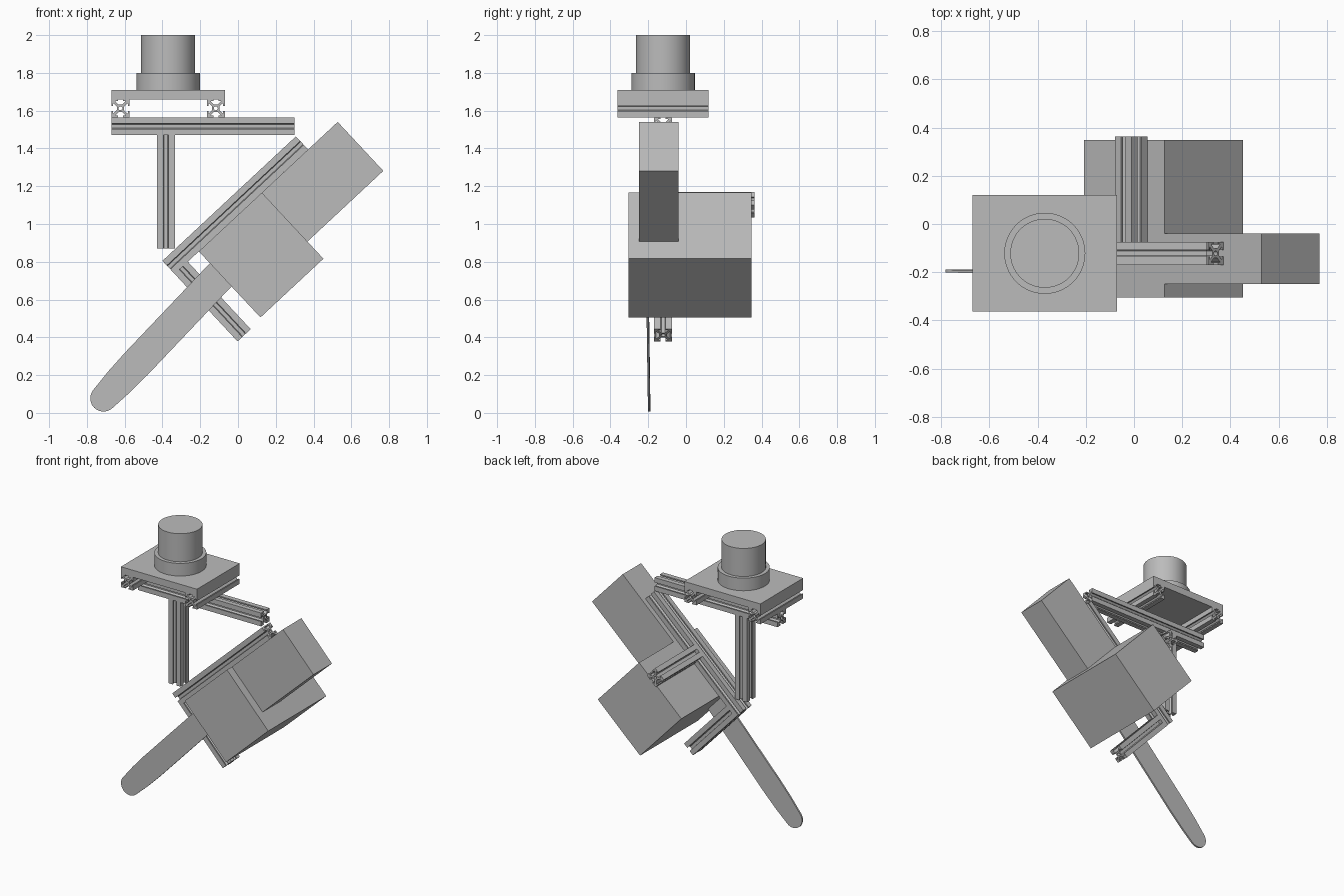
import bpy, bmesh
from math import radians, cos, sin, pi
from mathutils import Matrix, Vector

cube = bpy.data.objects.get("Cube")
if cube:
    bpy.data.objects.remove(cube, do_unlink=True)

grey = bpy.data.materials.new("plain grey")
grey.use_nodes = True
COLOUR = (0.5, 0.5, 0.5, 1)
grey.diffuse_color = COLOUR
grey.node_tree.nodes["Principled BSDF"].inputs["Base Color"].default_value = COLOUR

BEAM = 0.095     # width of the slotted beams
HALF = BEAM / 2
MID = -0.1215    # depth of the main frame
WORLD = Matrix.Identity(4)
# Frame of the tilted tool: origin at its upper lower-end corner, x along the beam
TILTED = Matrix.Translation((-0.40, 0, 0.805)) @ Matrix.Rotation(radians(-43), 4, 'Y')


def finish(name, bm, matrix):
    bmesh.ops.recalc_face_normals(bm, faces=bm.faces)
    mesh = bpy.data.meshes.new(name)
    bm.to_mesh(mesh)
    bm.free()
    mesh.materials.append(grey)
    obj = bpy.data.objects.new(name, mesh)
    bpy.context.collection.objects.link(obj)
    obj.matrix_world = matrix
    return obj


def box(name, low, high, frame=WORLD):
    low, high = Vector(low), Vector(high)
    bm = bmesh.new()
    bmesh.ops.create_cube(bm, size=1)
    bmesh.ops.scale(bm, vec=high - low, verts=bm.verts)
    return finish(name, bm, frame @ Matrix.Translation((low + high) / 2))


def cylinder(name, x, y, low, high, radius):
    bm = bmesh.new()
    bmesh.ops.create_cone(bm, cap_ends=True, segments=64, radius1=radius,
                          radius2=radius, depth=high - low)
    obj = finish(name, bm, Matrix.Translation((x, y, (low + high) / 2)))
    bpy.ops.object.select_all(action='DESELECT')
    obj.select_set(True)
    bpy.context.view_layer.objects.active = obj
    bpy.ops.object.shade_smooth_by_angle(angle=radians(30))


def prism(name, loops, depth, matrix):
    """Extrude a flat outline, with optional holes, along local z."""
    bm = bmesh.new()
    for loop in loops:
        verts = [bm.verts.new((x, y, 0)) for x, y in loop]
        for i, v in enumerate(verts):
            bm.edges.new((verts[i - 1], v))
    bmesh.ops.triangle_fill(bm, use_beauty=True, edges=bm.edges[:])
    out = bmesh.ops.extrude_face_region(bm, geom=bm.faces[:], use_keep_orig=True)
    top = [g for g in out["geom"] if isinstance(g, bmesh.types.BMVert)]
    bmesh.ops.translate(bm, verts=top, vec=(0, 0, depth))
    return finish(name, bm, matrix)


# One side of the slotted section, turned four times, with a round bore
half_slot = [(.2, .1), (.38, .28), (.41, .28), (.41, .14), (.5, .14)]
side = [(x, -y) for x, y in reversed(half_slot)] + half_slot + [(.5, .5)]
section = []
for turn in range(4):
    for x, y in side:
        for _ in range(turn):
            x, y = -y, x
        section.append((x * BEAM, y * BEAM))
bore = [(.11 * BEAM * cos(i * pi / 8), .11 * BEAM * sin(i * pi / 8)) for i in range(16)]


def beam(name, start, end, frame=WORLD):
    start, end = Vector(start), Vector(end)
    along = end - start
    turn = along.to_track_quat('Z', 'Y').to_matrix().to_4x4()
    prism(name, [section, bore], along.length, frame @ Matrix.Translation(start) @ turn)


# Turntable motor on its mounting plate
cylinder("motor_flange", -0.37, MID, 1.71, 1.80, 0.168)
cylinder("motor_body", -0.37, MID, 1.80, 2.0, 0.143)
box("mounting_plate", (-0.67, -0.3625, 1.66), (-0.07, 0.1195, 1.71))

# Upper frame
for name, x in (("left_rail", -0.07 - HALF), ("right_rail", -0.67 + HALF)):
    beam(name, (x, -0.3625, 1.66 - HALF), (x, 0.1195, 1.66 - HALF))
beam("cross_beam", (-0.67, MID, 1.565 - HALF), (0.30, MID, 1.565 - HALF))
beam("hanging_post", (-0.382, MID, 0.87), (-0.382, MID, 1.47))

# Tilted frame
beam("tilted_beam", (0, MID, -HALF), (0.966, MID, -HALF), TILTED)
beam("lower_arm", (HALF, MID, -BEAM), (HALF, MID, -0.583), TILTED)
beam("rear_arm", (0.486, MID + HALF, -HALF), (0.486, 0.3625, -HALF), TILTED)

# Saw housing and its handle block
box("saw_body", (0.175, -0.305, -0.573), (0.631, 0.348, -BEAM), TILTED)
box("saw_handle", (0.631, -0.248, -0.449), (1.18, -0.04, -BEAM), TILTED)

# Guide bar: slightly tapering blade with a round nose
nose = [(0.90 + 0.07 * cos(a), 0.07 * sin(a))
        for a in (radians(-85 + 170 * i / 24) for i in range(25))]
edge = [(-0.05, .084), (0.65, .084), (0.78, .08)]
outline = [(x, -y) for x, y in edge] + nose + edge[::-1]
bar_frame = (Matrix.Translation((-0.0925, -0.199, 0.73))
             @ Matrix.Rotation(radians(-226.5), 4, 'Y')
             @ Matrix.Rotation(radians(90), 4, 'X')
             @ Matrix.Rotation(radians(0.6), 4, 'Y'))
prism("guide_bar", [outline], 0.012, bar_frame)
